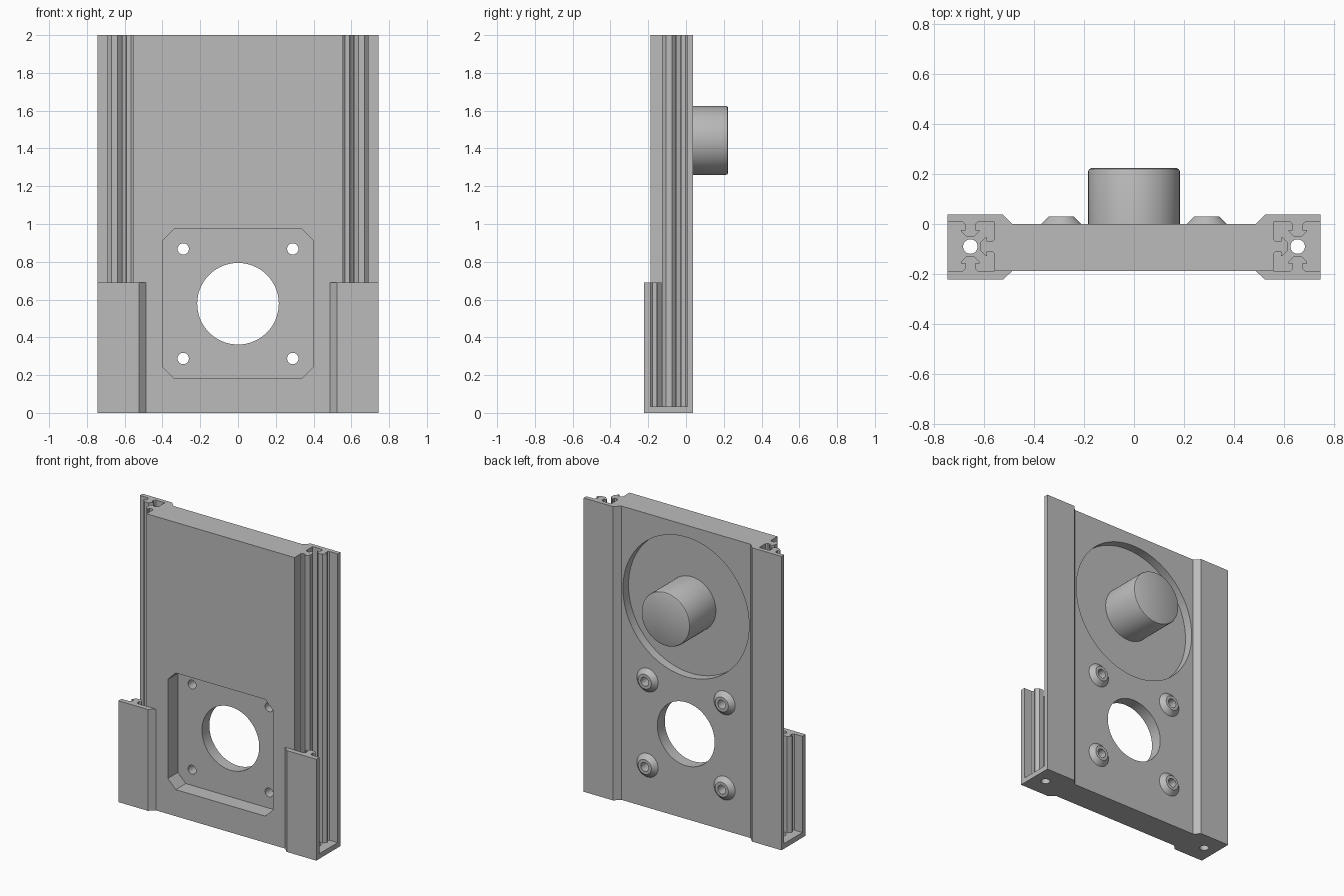
import bpy, bmesh, math
from mathutils import Vector

cube = bpy.data.objects.get("Cube")
if cube:
    bpy.data.objects.remove(cube, do_unlink=True)

grey = bpy.data.materials.new("plain_grey")
grey.use_nodes = True
grey.diffuse_color = (0.5, 0.5, 0.5, 1)
grey.node_tree.nodes["Principled BSDF"].inputs["Base Color"].default_value = (0.5, 0.5, 0.5, 1)


def finish(name, bm):
    bmesh.ops.recalc_face_normals(bm, faces=bm.faces)
    mesh = bpy.data.meshes.new(name)
    bm.to_mesh(mesh)
    bm.free()
    mesh.materials.append(grey)
    ob = bpy.data.objects.new(name, mesh)
    bpy.context.collection.objects.link(ob)
    return ob


def prism(name, points, low, high, axis="z"):
    """Extrude an outline along z (xy outline) or along y (xz outline)."""
    bm = bmesh.new()
    place = (lambda p: (p[0], p[1], low)) if axis == "z" else (lambda p: (p[0], low, p[1]))
    face = bm.faces.new([bm.verts.new(place(p)) for p in points])
    top = bmesh.ops.extrude_face_region(bm, geom=[face])["geom"]
    move = Vector((0, 0, high - low) if axis == "z" else (0, high - low, 0))
    bmesh.ops.translate(bm, vec=move, verts=[v for v in top if isinstance(v, bmesh.types.BMVert)])
    return finish(name, bm)


def turned(name, x, z, profile, n=64):
    """Closed solid turned about an axis along y; profile is (radius, y)."""
    bm = bmesh.new()
    rings = []
    for r, y in profile:
        rings.append([bm.verts.new((x + r * math.cos(2 * math.pi * i / n), y,
                                    z + r * math.sin(2 * math.pi * i / n))) for i in range(n)])
    for a, b in zip(rings, rings[1:]):
        for i in range(n):
            j = (i + 1) % n
            bm.faces.new((a[i], a[j], b[j], b[i]))
    bm.faces.new(rings[0])
    bm.faces.new(rings[-1])
    return finish(name, bm)


def boolean(ob, tool, operation="DIFFERENCE"):
    mod = ob.modifiers.new("cut", "BOOLEAN")
    mod.operation, mod.solver, mod.object = operation, "EXACT", tool
    bpy.context.view_layer.objects.active = ob
    bpy.ops.object.modifier_apply(modifier=mod.name)
    bpy.data.objects.remove(tool, do_unlink=True)


def smooth(ob):
    bpy.ops.object.select_all(action="DESELECT")
    ob.select_set(True)
    bpy.context.view_layer.objects.active = ob
    bpy.ops.object.shade_smooth_by_angle(angle=math.radians(30))


def tongue(ox, oy, u, n):
    """Slot tongue outline: u runs along the wall, n points away from it."""
    half = [(.03, 0), (.02, .01), (.02, .031), (.037, .031), (.037, .037), (.016, .058)]
    pts = [(-s, d) for s, d in half] + [(s, d) for s, d in reversed(half)]
    return [(ox + s * u[0] + d * n[0], oy + s * u[1] + d * n[1]) for s, d in pts]


BACK, FRONT = .037, -.222        # outer faces of the flanges
IN_B, IN_F = .008, -.188         # inner faces of the rail channel
EDGE, WALL, MID = .745, .557, .654
HOLE_X, MOTOR_Z, HUB_Z = .29, .578, 1.443

# Main panel with full-height rear flanges and tongues
half = [(.487, 0), (.523, BACK), (EDGE, BACK), (EDGE, IN_B)]
half += tongue(MID, IN_B, (-1, 0), (0, -1))
half += [(WALL, IN_B)] + tongue(WALL, -.09, (0, -1), (1, 0)) + [(WALL, IN_F)]
panel = prism("main_panel", half + [(-x, y) for x, y in reversed(half)], 0, 2)

# Raised screw pads on the rear
holes = [(sx * HOLE_X, MOTOR_Z + sz * HOLE_X) for sx in (-1, 1) for sz in (-1, 1)]
for x, z in holes:
    boolean(panel, turned("pad", x, z, [(.08, -.02), (.08, 0), (.05, .03)], 40), "UNION")

# Front motor pocket with clipped corners
a, c = .397, .06
corner = [(a, -a + c), (a, a - c), (a - c, a), (-a + c, a),
          (-a, a - c), (-a, -a + c), (-a + c, -a), (a - c, -a)]
boolean(panel, prism("pocket_cutter", [(x, z + MOTOR_Z) for x, z in corner], -.4, -.08, "y"))

# Motor opening, screw holes and round rear recess
boolean(panel, turned("opening_cutter", 0, MOTOR_Z, [(.216, -.4), (.216, .3)]))
for x, z in holes:
    boolean(panel, turned("screw_cutter", x, z, [(.03, -.4), (.03, .3)], 32))
boolean(panel, turned("recess_cutter", 0, HUB_Z, [(.475, -.06), (.475, .3)], 96))
smooth(panel)

# Round hub standing in the recess
hub = turned("round_hub", 0, HUB_Z, [(.183, -.065), (.183, .211), (.18, .219), (.172, .223)])
smooth(hub)

for side, label in ((1, "left"), (-1, "right")):
    # Short front flange with its tongue
    flange = [(.487, IN_F), (.523, FRONT), (EDGE, FRONT), (EDGE, IN_F)]
    flange += tongue(MID, IN_F, (-1, 0), (0, 1)) + [(WALL, IN_F)]
    prism(label + "_front_flange", [(side * x, y) for x, y in flange], 0, .69)

    # Floor closing the channel, with a screw hole
    floor = [(WALL, IN_F), (EDGE, IN_F), (EDGE, IN_B), (WALL, IN_B)]
    plate = prism(label + "_channel_floor", [(side * x, y) for x, y in floor], 0, .035)
    ring = [(side * MID + .029 * math.cos(i * math.pi / 16),
             -.09 + .029 * math.sin(i * math.pi / 16)) for i in range(32)]
    boolean(plate, prism("floor_cutter", ring, -.1, .1))
    smooth(plate)
